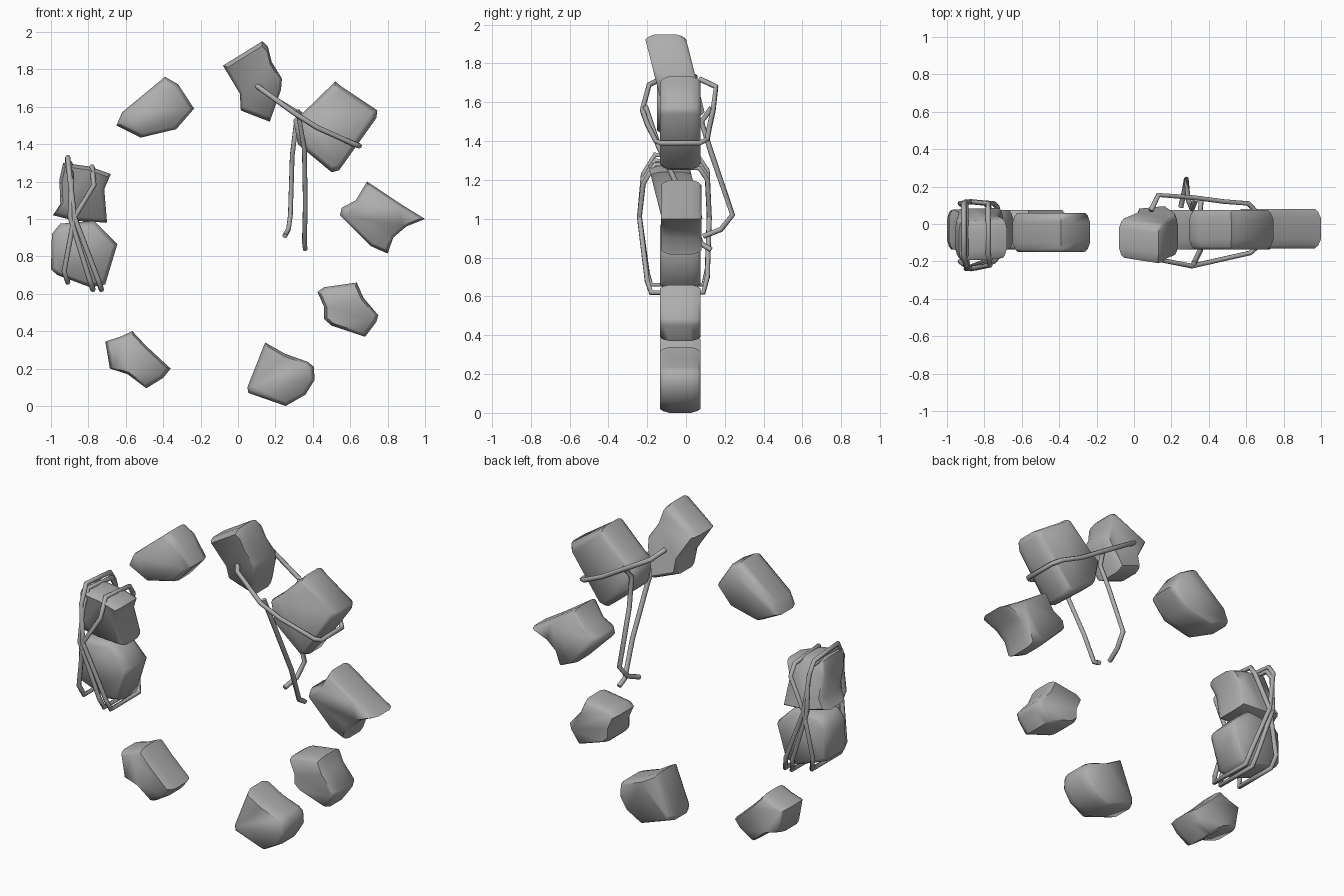
import bpy, bmesh
from math import radians

cube = bpy.data.objects.get("Cube")
if cube:
    bpy.data.objects.remove(cube, do_unlink=True)

# One plain stone grey for everything
grey = bpy.data.materials.new("stone_grey")
grey.use_nodes = True
colour = (0.42, 0.42, 0.42, 1)
grey.diffuse_color = colour
for node in grey.node_tree.nodes:
    if node.type == 'BSDF_PRINCIPLED':
        node.inputs["Base Color"].default_value = colour
        node.inputs["Roughness"].default_value = 0.8


def link(name, data):
    obj = bpy.data.objects.new(name, data)
    bpy.context.collection.objects.link(obj)
    data.materials.append(grey)
    return obj


def stone(name, outline, centre_y=-.03, half=.105, lean=0):
    """Slab with the given x-z outline and softly rounded front and back rims."""
    count = len(outline)
    cx = sum(p[0] for p in outline) / count
    cz = sum(p[1] for p in outline) / count
    # depth from the centre and outline scale of each ring, front to back
    front = [(-half, .87), (-half + .016, .94), (-half + .05, 1)]
    profile = front + [(-depth, scale) for depth, scale in reversed(front)]
    bm = bmesh.new()
    rings = []
    for depth, scale in profile:
        ring = []
        for x, z in outline:
            y = centre_y + depth + lean * (z - cz)
            ring.append(bm.verts.new((cx + (x - cx) * scale, y,
                                      cz + (z - cz) * scale)))
        rings.append(ring)
    for a, b in zip(rings, rings[1:]):
        for i in range(count):
            j = (i + 1) % count
            bm.faces.new((a[i], a[j], b[j], b[i]))
    bm.faces.new(rings[0])
    bm.faces.new(rings[-1])
    bmesh.ops.recalc_face_normals(bm, faces=bm.faces)
    mesh = bpy.data.meshes.new(name)
    bm.to_mesh(mesh)
    bm.free()
    obj = link(name, mesh)
    bpy.ops.object.select_all(action='DESELECT')
    obj.select_set(True)
    bpy.context.view_layer.objects.active = obj
    bpy.ops.object.shade_smooth_by_angle(angle=radians(62))
    return obj


def cord(name, points, closed=False, radius=.014):
    """Thin cord with straight, slightly kinked runs."""
    curve = bpy.data.curves.new(name, 'CURVE')
    curve.dimensions = '3D'
    curve.bevel_depth = radius
    curve.bevel_resolution = 1
    curve.use_fill_caps = True
    spline = curve.splines.new('POLY')
    spline.points.add(len(points) - 1)
    for target, p in zip(spline.points, points):
        target.co = (*p, 1)
    spline.use_cyclic_u = closed
    return link(name, curve)


# Ring of stones, clockwise from the top
stone("top_stone",
      [(.13, 1.95), (.16, 1.92), (.18, 1.84), (.235, 1.75), (.23, 1.69),
       (.17, 1.52), (.015, 1.58), (.01, 1.67), (-.08, 1.82)],
      centre_y=-.06, lean=-.22)
stone("upper_left_stone",
      [(.52, 1.735), (.55, 1.71), (.745, 1.58), (.74, 1.54), (.54, 1.26),
       (.5, 1.25), (.32, 1.4), (.295, 1.53), (.35, 1.57)])
stone("left_pointed_stone",
      [(.69, 1.2), (.87, 1.08), (1, 1), (.9, .96), (.83, .9), (.8, .815),
       (.71, .855), (.545, 1.02), (.555, 1.06), (.63, 1.1)], centre_y=-.025)
stone("lower_left_stone",
      [(.635, .66), (.67, .58), (.75, .485), (.74, .45), (.68, .37),
       (.5, .43), (.46, .465), (.46, .53), (.425, .61), (.46, .635)])
stone("bottom_stone",
      [(.145, .34), (.25, .28), (.375, .235), (.405, .21), (.41, .14),
       (.36, .06), (.255, 0), (.055, .07), (.05, .1)])
stone("lower_right_stone",
      [(-.565, .4), (-.49, .32), (-.36, .2), (-.4, .15), (-.49, .095),
       (-.59, .17), (-.685, .2), (-.71, .345), (-.63, .37)])
stone("bound_lower_stone",
      [(-.95, .975), (-.77, .99), (-.645, .865), (-.665, .8), (-.71, .65),
       (-.79, .635), (-.965, .7), (-1, .73), (-.995, .92)])
stone("bound_upper_stone",
      [(-.935, 1.3), (-.79, 1.28), (-.68, 1.24), (-.715, 1.16), (-.7, .98),
       (-.87, .99), (-.99, 1.02), (-.95, 1.08), (-.955, 1.21)],
      centre_y=-.055, lean=-.22)
stone("upper_right_stone",
      [(-.39, 1.76), (-.32, 1.72), (-.235, 1.59), (-.33, 1.48),
       (-.52, 1.435), (-.65, 1.5), (-.62, 1.57)], centre_y=-.045)


# Crossed cord loops binding the two stones on the right
def binding(name, top, bottom, shift=0):
    (top_x, top_z), (low_x, low_z) = top, bottom
    mid_x = -.875 + shift / 2
    low_x += shift
    cord(name, [(top_x, -.16, top_z), (top_x + .01, -.22, top_z - .1),
                (mid_x, -.24, 1.01), (low_x - .02, -.2, low_z + .06),
                (low_x, -.18, low_z), (low_x, .09, low_z),
                (low_x - .02, .11, low_z + .08), (mid_x, .12, 1.01),
                (top_x, .11, top_z - .08), (top_x, .07, top_z - .02)],
         closed=True)


binding("binding_loop_outer", (-.91, 1.33), (-.73, .62))
binding("binding_loop_middle", (-.9, 1.3), (-.73, .62), shift=-.045)
binding("binding_loop_inner", (-.78, 1.28), (-.91, .66))

# Cord joining the top stone to its neighbour
cord("joining_cord",
     [(.09, -.13, 1.72), (.13, -.19, 1.69), (.31, -.225, 1.56),
      (.42, -.2, 1.49), (.62, -.155, 1.4), (.65, -.13, 1.39),
      (.65, .07, 1.39), (.61, .11, 1.41), (.48, .12, 1.47),
      (.33, .14, 1.56), (.13, .155, 1.68), (.09, .07, 1.72)])

# Two loose ends hanging from the joining cord
cord("hanging_cord_back",
     [(.33, .13, 1.57), (.31, .08, 1.5), (.29, .13, 1.34), (.28, .24, 1.02),
      (.27, .18, .945), (.25, .09, .91)])
cord("hanging_cord_front",
     [(.32, -.21, 1.58), (.355, -.14, 1.37), (.36, 0, 1.08),
      (.355, .08, .87), (.36, .13, .84)])
